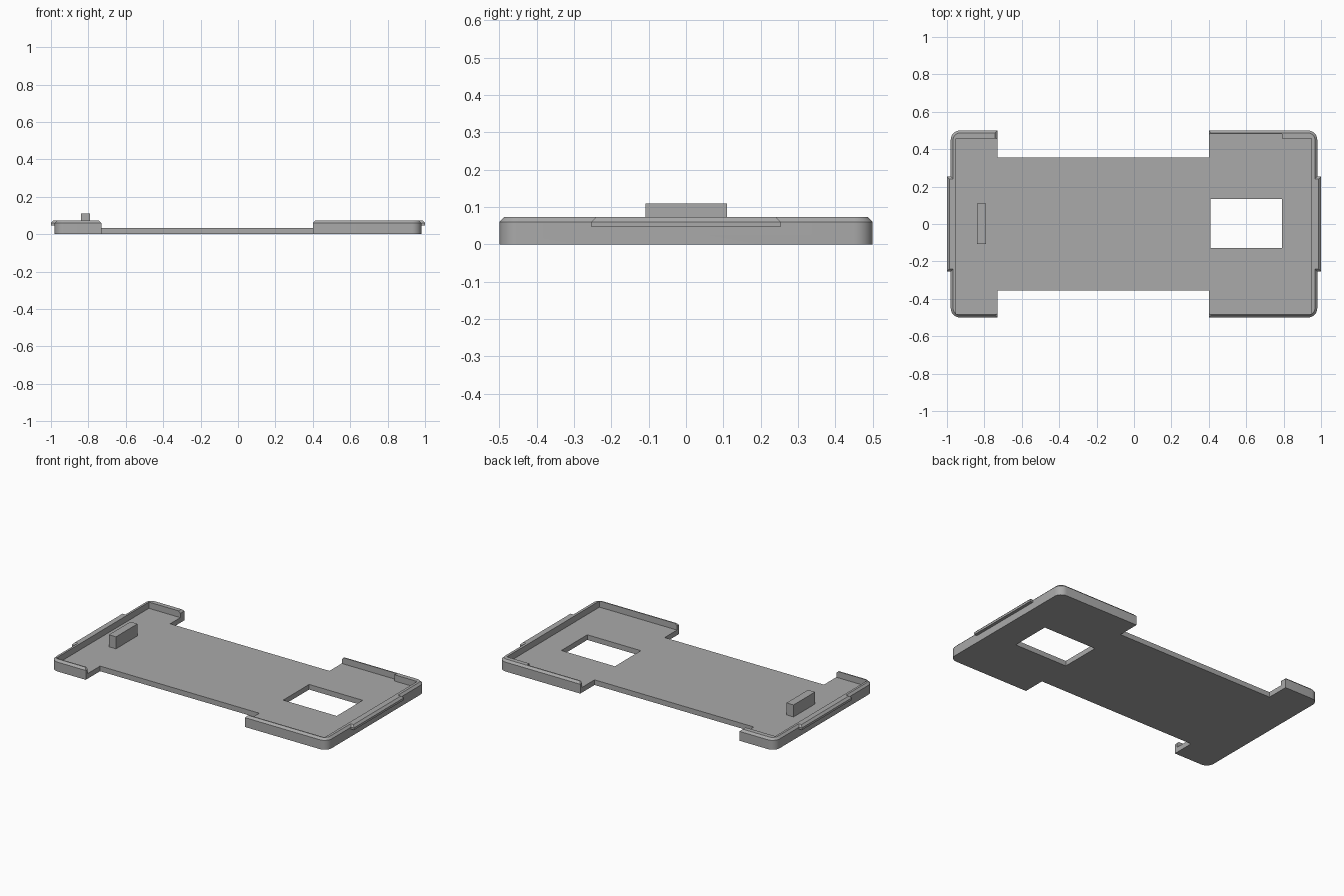
import bpy, bmesh, math

if "Cube" in bpy.data.objects:
    bpy.data.objects.remove(bpy.data.objects["Cube"])

grey = bpy.data.materials.new("matte_grey")
grey.diffuse_color = (0.4, 0.4, 0.4, 1)
grey.use_nodes = True
grey.node_tree.nodes["Principled BSDF"].inputs["Base Color"].default_value = grey.diffuse_color

FLOOR, SHOULDER, TOP = 0.033, 0.06, 0.073
CH = 0.013                       # chamfer width on the rim
HX, HY, R = 0.98, 0.5, 0.05      # tray half sizes and corner radius


def loft(name, rings):
    """Solid from stacked outlines, each a (points, z) pair."""
    bm = bmesh.new()
    rows = [[bm.verts.new((x, y, z)) for x, y in pts] for pts, z in rings]
    n = len(rows[0])
    for a, b in zip(rows, rows[1:]):
        for i in range(n):
            j = (i + 1) % n
            bm.faces.new((a[i], a[j], b[j], b[i]))
    bm.faces.new(rows[0])
    bm.faces.new(rows[-1])
    bmesh.ops.recalc_face_normals(bm, faces=bm.faces)
    me = bpy.data.meshes.new(name)
    bm.to_mesh(me)
    bm.free()
    ob = bpy.data.objects.new(name, me)
    bpy.context.collection.objects.link(ob)
    me.materials.append(grey)
    return ob


def rect(x0, x1, y0, y1):
    return [(x0, y0), (x1, y0), (x1, y1), (x0, y1)]


def corner(s, t, inset=0.0, n=8):
    """Rounded corner in quadrant (s, t), from the long side to the end."""
    r = R - inset
    return [(s * (HX - R + r * math.sin(a)), t * (HY - R + r * math.cos(a)))
            for a in (math.pi / 2 * i / n for i in range(n + 1))]


def boolean(target, tool, op):
    mod = target.modifiers.new(op.lower(), 'BOOLEAN')
    mod.operation, mod.object, mod.solver = op, tool, 'EXACT'
    bpy.context.view_layer.objects.active = target
    bpy.ops.object.modifier_apply(modifier=mod.name)
    bpy.data.objects.remove(tool)


# Floor: narrow middle and two wide ends with rounded corners
XL, XR, WAIST = -0.73, 0.40, 0.355
outline = ([(XL, -WAIST), (XR, -WAIST), (XR, -HY)] + corner(1, -1)
           + corner(1, 1)[::-1] + [(XR, HY), (XR, WAIST), (XL, WAIST), (XL, HY)]
           + corner(-1, 1) + corner(-1, -1)[::-1] + [(XL, -HY)])
tray = loft("tray", [(outline, 0), (outline, FLOOR)])


def rim(name, s, x_end, inner):
    """U-shaped chamfered wall around one end; inner is its inside edge."""
    def ring(c):
        e = x_end + s * c
        ins = list(inner)
        ins[0] = (e, ins[0][1])
        ins[-1] = (e, ins[-1][1])
        return ([(e, -HY + c)] + corner(s, -1, c) + corner(s, 1, c)[::-1]
                + [(e, HY - c)] + ins)
    return loft(name, [(ring(0), FLOOR), (ring(0), SHOULDER), (ring(CH), TOP)])


# Rims: thin front wall, thicker back corner
right_rim = rim("right_rim", 1, XR, [(XR, 0.48), (0.79, 0.48), (0.79, 0.458),
                                     (0.95, 0.458), (0.95, -0.48), (XR, -0.48)])
left_rim = rim("left_rim", -1, XL, [(XL, 0.458), (-0.953, 0.458),
                                    (-0.953, -0.48), (XL, -0.48)])
for part in (right_rim, left_rim):
    boolean(tray, part, 'UNION')

# Snap ridges outside both ends
for s in (-1, 1):
    a, b, w = s * 0.96, s * 1.0, 0.253
    low = rect(min(a, b), max(a, b), -w, w)
    b -= s * CH
    high = rect(min(a, b), max(a, b), -w + CH, w - CH)
    boolean(tray, loft("snap_ridge", [(low, 0.046), (low, SHOULDER), (high, TOP)]), 'UNION')

# Rectangular window through the floor
hole = rect(0.41, 0.79, -0.128, 0.135)
boolean(tray, loft("window_cutter", [(hole, -0.1), (hole, 0.1)]), 'DIFFERENCE')

# Merge coplanar faces
bm = bmesh.new()
bm.from_mesh(tray.data)
bmesh.ops.remove_doubles(bm, verts=bm.verts, dist=1e-5)
bmesh.ops.dissolve_limit(bm, angle_limit=math.radians(0.5), verts=bm.verts, edges=bm.edges)
bm.to_mesh(tray.data)
bm.free()

# Upright locating block
block = rect(-0.84, -0.79, -0.108, 0.11)
loft("locating_block", [(block, FLOOR - 0.005), (block, 0.11)])

# Smooth only the rounded corners
bpy.ops.object.select_all(action='DESELECT')
tray.select_set(True)
bpy.context.view_layer.objects.active = tray
bpy.ops.object.shade_smooth_by_angle(angle=math.radians(30))
